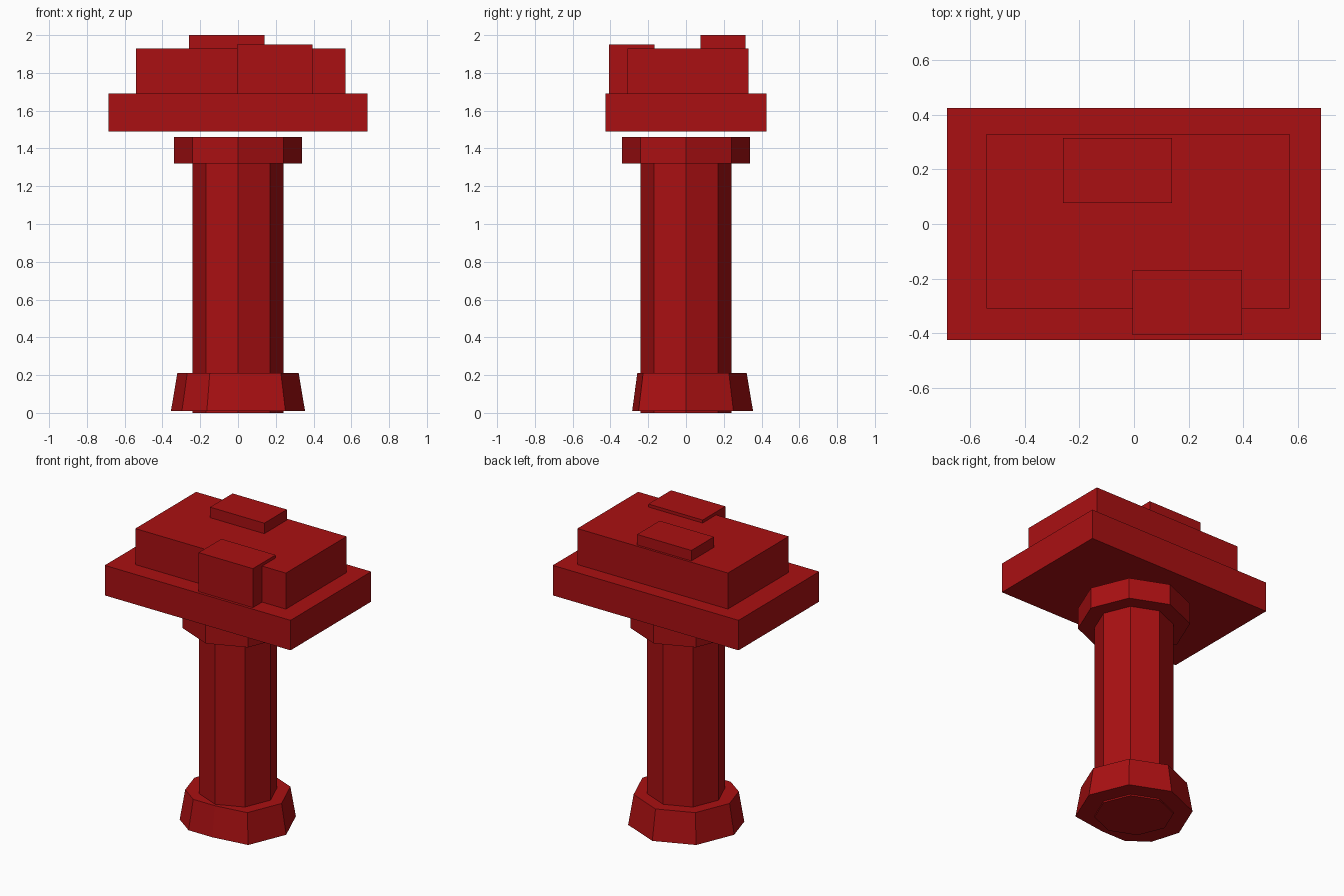
import bpy
import bmesh
import math

cube = bpy.data.objects.get("Cube")
if cube:
    bpy.data.objects.remove(cube, do_unlink=True)

red = bpy.data.materials.new("deep_red")
red.use_nodes = True
colour = (0.40, 0.005, 0.006, 1.0)
red.diffuse_color = colour
red.node_tree.nodes["Principled BSDF"].inputs["Base Color"].default_value = colour


def octagon(radius):
    """Corner points of an octagon with a corner on each axis."""
    return [(radius * math.cos(i * math.pi / 4), radius * math.sin(i * math.pi / 4))
            for i in range(8)]


def prism(name, outline, z0, z1, taper=1.0):
    """Closed, flat-faced prism over an outline, scaled by taper at its top."""
    bm = bmesh.new()
    low = [bm.verts.new((x, y, z0)) for x, y in outline]
    high = [bm.verts.new((x * taper, y * taper, z1)) for x, y in outline]
    bm.faces.new(low[::-1])
    bm.faces.new(high)
    for i in range(len(low)):
        j = (i + 1) % len(low)
        bm.faces.new((low[i], low[j], high[j], high[i]))
    mesh = bpy.data.meshes.new(name)
    bm.to_mesh(mesh)
    bm.free()
    mesh.materials.append(red)
    obj = bpy.data.objects.new(name, mesh)
    bpy.context.collection.objects.link(obj)
    return obj


def box(name, x0, x1, y0, y1, z0, z1):
    return prism(name, [(x0, y0), (x1, y0), (x1, y1), (x0, y1)], z0, z1)


# Column and its collar
prism("column", octagon(0.24), 0.0, 1.45)
prism("column_collar", octagon(0.34), 1.32, 1.46)

# Tapered foot: an octagon whose front left part is pushed in and clipped
foot = octagon(0.355)
foot[5:7] = [(-0.297, -0.19), (-0.165, -0.285), (0.01, -0.285)]
prism("column_foot", foot, 0.01, 0.21, taper=0.905)

# Floating slab with the blocks stacked on it
box("slab", -0.685, 0.685, -0.425, 0.425, 1.49, 1.69)
box("upper_block", -0.54, 0.57, -0.31, 0.33, 1.69, 1.93)
box("back_brick", -0.26, 0.14, 0.077, 0.315, 1.74, 2.0)
box("front_brick", -0.005, 0.395, -0.407, -0.168, 1.69, 1.95)
